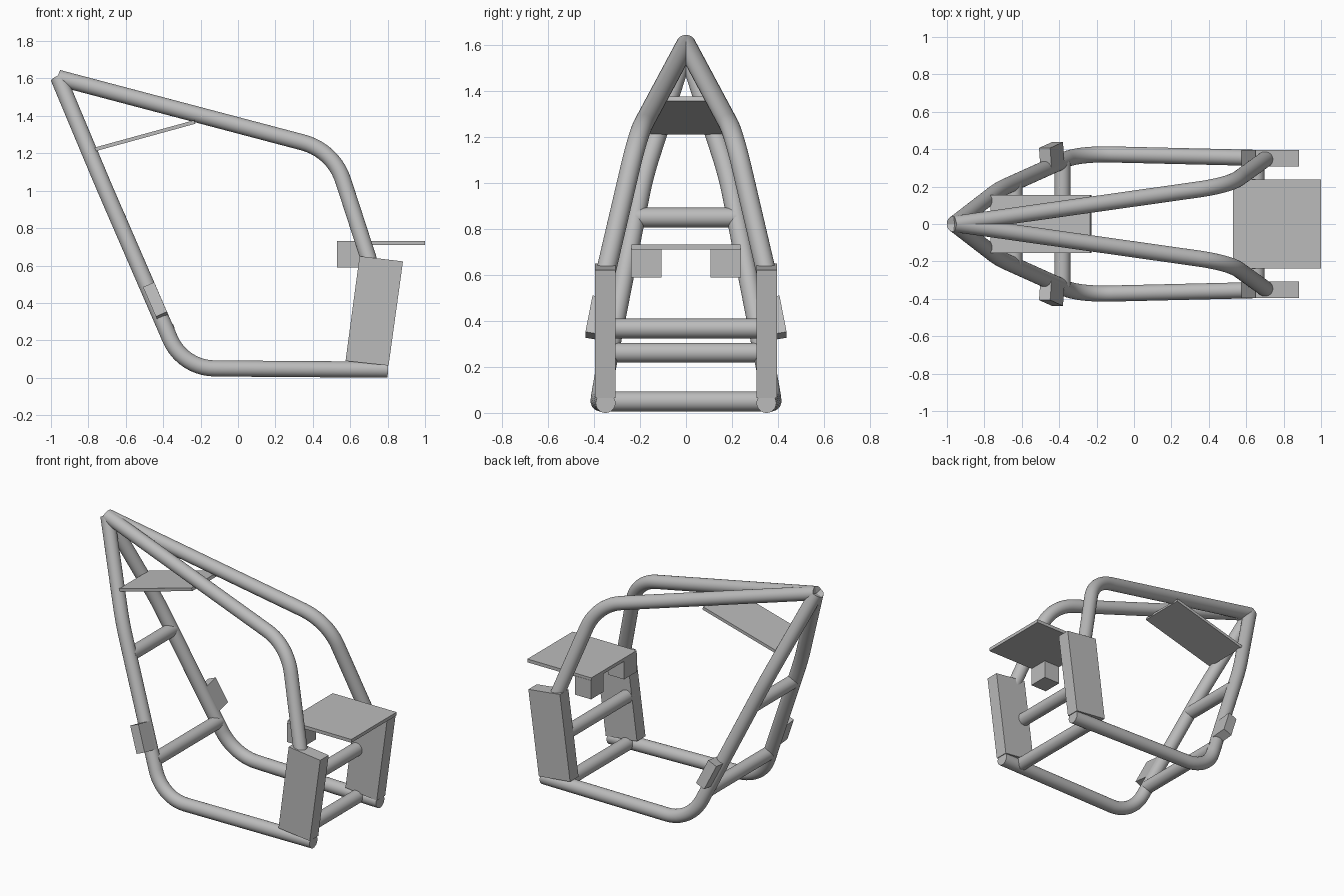
import bpy
import bmesh
from mathutils import Vector, Matrix

cube = bpy.data.objects.get("Cube")
if cube:
    bpy.data.objects.remove(cube, do_unlink=True)

# One plain steel grey for the whole frame
steel = bpy.data.materials.new("steel_grey")
steel.use_nodes = True
GREY = (0.5, 0.5, 0.5, 1)
steel.diffuse_color = GREY
steel.node_tree.nodes["Principled BSDF"].inputs["Base Color"].default_value = GREY

RADIUS = 0.043


def rounded(points, setbacks, steps=10):
    """Replace each inner corner by a smooth bend."""
    pts = [Vector(p) for p in points]
    path = [pts[0]]
    for a, b, c, s in zip(pts, pts[1:], pts[2:], setbacks):
        p = b + (a - b).normalized() * s
        q = b + (c - b).normalized() * s
        # rational quadratic weight gives a true circular arc
        w = (p - b).normalized().dot((p - q).normalized())
        for i in range(steps + 1):
            t = i / steps
            k0, k1, k2 = (1 - t) ** 2, 2 * w * t * (1 - t), t * t
            path.append((p * k0 + b * k1 + q * k2) / (k0 + k1 + k2))
    path.append(pts[-1])
    return path


def finish(name, bm, smooth=False):
    bmesh.ops.recalc_face_normals(bm, faces=bm.faces)
    mesh = bpy.data.meshes.new(name)
    bm.to_mesh(mesh)
    bm.free()
    mesh.materials.append(steel)
    obj = bpy.data.objects.new(name, mesh)
    bpy.context.collection.objects.link(obj)
    if smooth:
        bpy.ops.object.select_all(action='DESELECT')
        obj.select_set(True)
        bpy.context.view_layer.objects.active = obj
        bpy.ops.object.shade_smooth_by_angle()
    return obj


def tube(name, path, sides=32):
    """Sweep a circle along the path and cap both ends."""
    path = [Vector(p) for p in path]
    bm = bmesh.new()
    rings = []
    tangent = (path[1] - path[0]).normalized()
    normal = tangent.orthogonal().normalized()
    for i, p in enumerate(path):
        before, after = path[max(i - 1, 0)], path[min(i + 1, len(path) - 1)]
        new = (after - before).normalized()
        normal = tangent.rotation_difference(new) @ normal
        tangent = new
        ring = []
        for j in range(sides):
            turn = Matrix.Rotation(j * 6.2831853 / sides, 3, tangent)
            ring.append(bm.verts.new(p + turn @ normal * RADIUS))
        rings.append(ring)
    for r, s in zip(rings, rings[1:]):
        for j in range(sides):
            k = (j + 1) % sides
            bm.faces.new((r[j], r[k], s[k], s[j]))
    bm.faces.new(rings[0])
    bm.faces.new(rings[-1])
    return finish(name, bm, True)


def slab(name, profile, y0, y1):
    """Extrude a side profile (x, z) from y0 to y1."""
    bm = bmesh.new()
    near = bm.faces.new([bm.verts.new((x, y0, z)) for x, z in profile])
    out = bmesh.ops.extrude_face_region(bm, geom=[near])
    verts = [v for v in out["geom"] if isinstance(v, bmesh.types.BMVert)]
    bmesh.ops.translate(bm, verts=verts, vec=(0, y1 - y0, 0))
    return finish(name, bm)


def box(x0, x1, z0, z1):
    return [(x0, z0), (x1, z0), (x1, z1), (x0, z1)]


APEX = (-0.96, 0, 1.603)
BEND = Vector((-0.72, 0.185, 1.03))
CORNER = Vector((-0.295, 0.376, 0.051))

for side, s in (("left", 1), ("right", -1)):
    # Lower rail running up the sloped leg to the apex
    rail = rounded([(0.8, 0.35, 0.043), CORNER, BEND, APEX], [0.17, 0.1])
    tube(side + "_lower_rail", [(p.x, p.y * s, p.z) for p in rail])
    # Upper rail bending down into the side box
    top = rounded([APEX, (0.51, 0.208, 1.215), (0.71, 0.352, 0.6)], [0.17])
    tube(side + "_upper_rail", [(p.x, p.y * s, p.z) for p in top])
    # Leaning side box and block under the seat
    slab(side + "_side_box", [(0.575, 0.09), (0.805, 0.065), (0.882, 0.622), (0.65, 0.65)],
         s * 0.307, s * 0.396)
    slab(side + "_seat_block", box(0.53, 0.65, 0.59, 0.715), s * 0.107, s * 0.24)
    # Foot peg aligned with the sloped leg
    axis = (BEND - CORNER).normalized()
    across = Vector((0, 1, 0))
    across = (across - axis * across.dot(axis)).normalized()
    frame = Matrix((across.cross(axis), across, axis)).transposed().to_4x4()
    frame.translation = Vector((-0.44, 0.368, 0.41))
    bm = bmesh.new()
    bmesh.ops.create_cube(bm, size=1, matrix=frame @ Matrix.Diagonal((0.065, 0.11, 0.175, 1)))
    bmesh.ops.scale(bm, verts=bm.verts, vec=(1, s, 1))
    finish(side + "_foot_peg", bm)

# Straight bars joining both sides
for name, x, z, y in (("upper_leg_bar", -0.64, 0.85, 0.22),
                      ("lower_leg_bar", -0.383, 0.262, 0.335),
                      ("middle_box_bar", 0.655, 0.367, 0.34),
                      ("bottom_bar", 0.655, 0.05, 0.35)):
    tube(name, [(x, -y, z), (x, y, z)])

# Seat and sloped upper plate
slab("seat_plate", box(0.53, 1.0, 0.71, 0.732), -0.238, 0.238)
slab("upper_plate", [(-0.76, 1.212), (-0.228, 1.358), (-0.234, 1.377), (-0.766, 1.231)],
     -0.155, 0.155)
